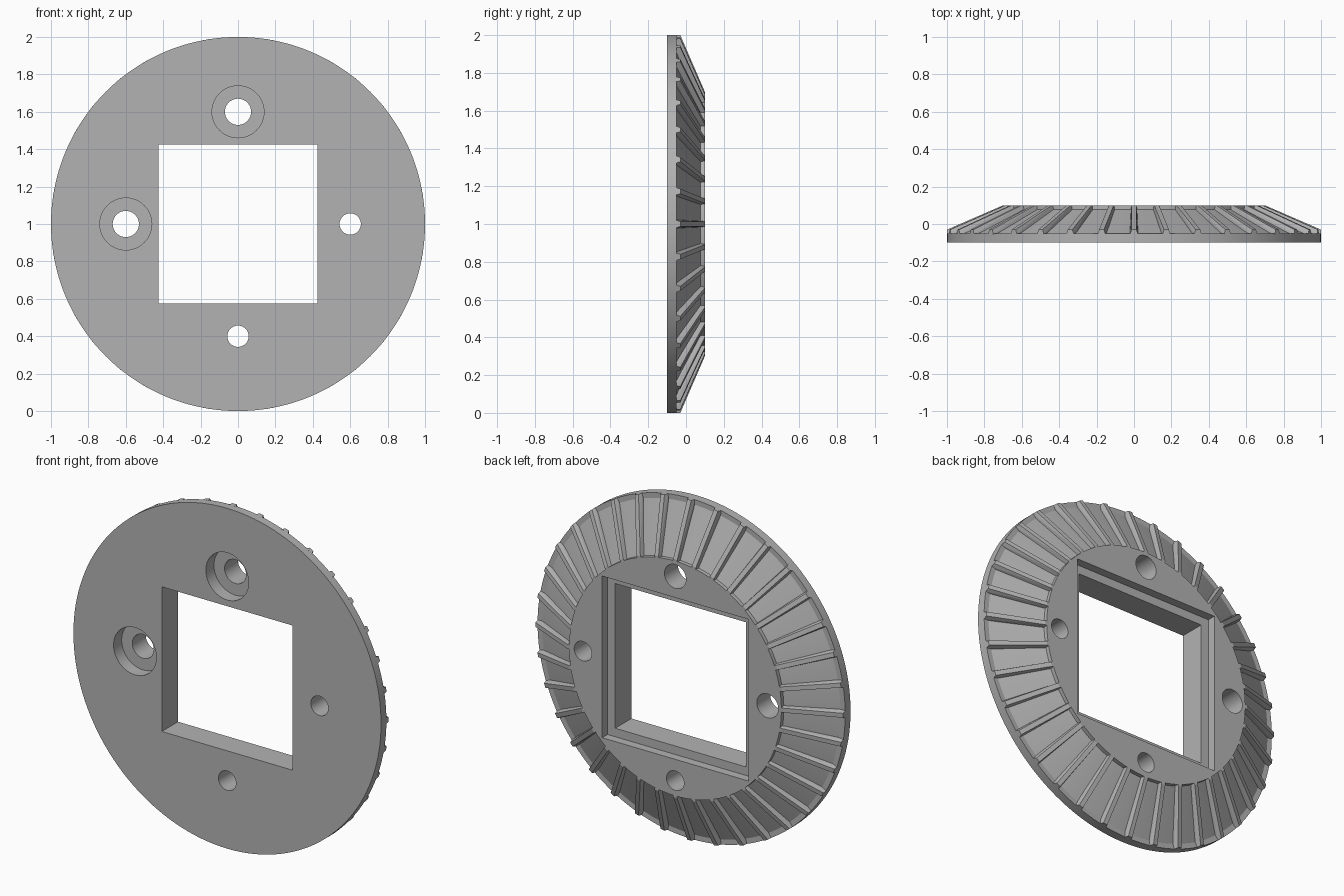
import bpy, bmesh, math
from mathutils import Matrix, Vector

if "Cube" in bpy.data.objects:
    bpy.data.objects.remove(bpy.data.objects["Cube"])

grey = bpy.data.materials.new("plain grey")
grey.use_nodes = True
color = (0.45, 0.45, 0.45, 1)
grey.diffuse_color = color
grey.node_tree.nodes["Principled BSDF"].inputs["Base Color"].default_value = color

CENTRE = Vector((0, 0, 1))
RIBS = 36
SEGMENTS = 144


def make_object(name, bm):
    bmesh.ops.recalc_face_normals(bm, faces=bm.faces[:])
    mesh = bpy.data.meshes.new(name)
    bm.to_mesh(mesh)
    bm.free()
    obj = bpy.data.objects.new(name, mesh)
    obj.location = CENTRE
    mesh.materials.append(grey)
    bpy.context.collection.objects.link(obj)
    return obj


def lathe(name, profile):
    """Solid of revolution about the y axis from (radius, y) points."""
    bm = bmesh.new()
    rings = []
    for r, y in profile:
        rings.append([bm.verts.new((r * math.cos(a), y, r * math.sin(a)))
                      for a in (math.tau * i / SEGMENTS for i in range(SEGMENTS))])
    for lower, upper in zip(rings, rings[1:]):
        for i in range(SEGMENTS):
            j = (i + 1) % SEGMENTS
            bm.faces.new((lower[i], lower[j], upper[j], upper[i]))
    bm.faces.new(rings[0])
    bm.faces.new(rings[-1])
    return make_object(name, bm)


def cut(target, cutter):
    cutter.hide_render = True
    mod = target.modifiers.new("cut", "BOOLEAN")
    mod.operation = "DIFFERENCE"
    mod.solver = "EXACT"
    mod.object = cutter
    bpy.context.view_layer.objects.active = target
    bpy.ops.object.modifier_apply(modifier=mod.name)
    bpy.data.objects.remove(cutter)


def square_cutter(half, y0, y1):
    bm = bmesh.new()
    place = (Matrix.Translation((0, (y0 + y1) / 2, 0))
             @ Matrix.Diagonal((2 * half, y1 - y0, 2 * half, 1)))
    bmesh.ops.create_cube(bm, size=1, matrix=place)
    return make_object("square_cutter", bm)


def round_cutter(x, z, radius, y0, y1):
    bm = bmesh.new()
    place = (Matrix.Translation((x, (y0 + y1) / 2, z))
             @ Matrix.Rotation(math.pi / 2, 4, "X"))
    bmesh.ops.create_cone(bm, cap_ends=True, segments=48, radius1=radius,
                          radius2=radius, depth=y1 - y0, matrix=place)
    return make_object("round_cutter", bm)


# Disc with a flat flange, sloping back and raised hub
disc = lathe("bevelled_disc", [(1, -0.1), (1, -0.05), (0.97, -0.05),
                               (0.69, 0.077), (0.69, 0.1)])

# Square opening with a wider recess at the back
cut(disc, square_cutter(0.425, -0.3, 0.3))
cut(disc, square_cutter(0.475, 0.05, 0.3))

# Plain screw holes
for x, z in ((0.6, 0), (0, -0.6)):
    cut(disc, round_cutter(x, z, 0.057, -0.3, 0.3))

# Counterbored screw holes
for x, z in ((-0.6, 0), (0, 0.6)):
    cut(disc, round_cutter(x, z, 0.07, -0.3, 0.3))
    cut(disc, round_cutter(x, z, 0.139, -0.3, -0.025))

# Radial ribs on the sloping back
bm = bmesh.new()
crest = [(1, -0.03), (0.7, 0.1), (0.67, 0.1)]
foot = [(1, -0.055), (0.97, -0.055), (0.67, 0.05)]
for i in range(RIBS):
    turn = Matrix.Rotation(math.tau * i / RIBS, 4, "Y")
    verts = [bm.verts.new(turn @ Vector((r, y, side * half)))
             for points, half in ((crest, 0.013), (foot, 0.021))
             for r, y in points for side in (-1, 1)]
    bmesh.ops.convex_hull(bm, input=verts)
ribs = make_object("radial_ribs", bm)

# Smooth round walls, crisp edges
for obj in bpy.context.selected_objects:
    obj.select_set(False)
disc.select_set(True)
bpy.context.view_layer.objects.active = disc
bpy.ops.object.shade_smooth_by_angle(angle=math.radians(20))
